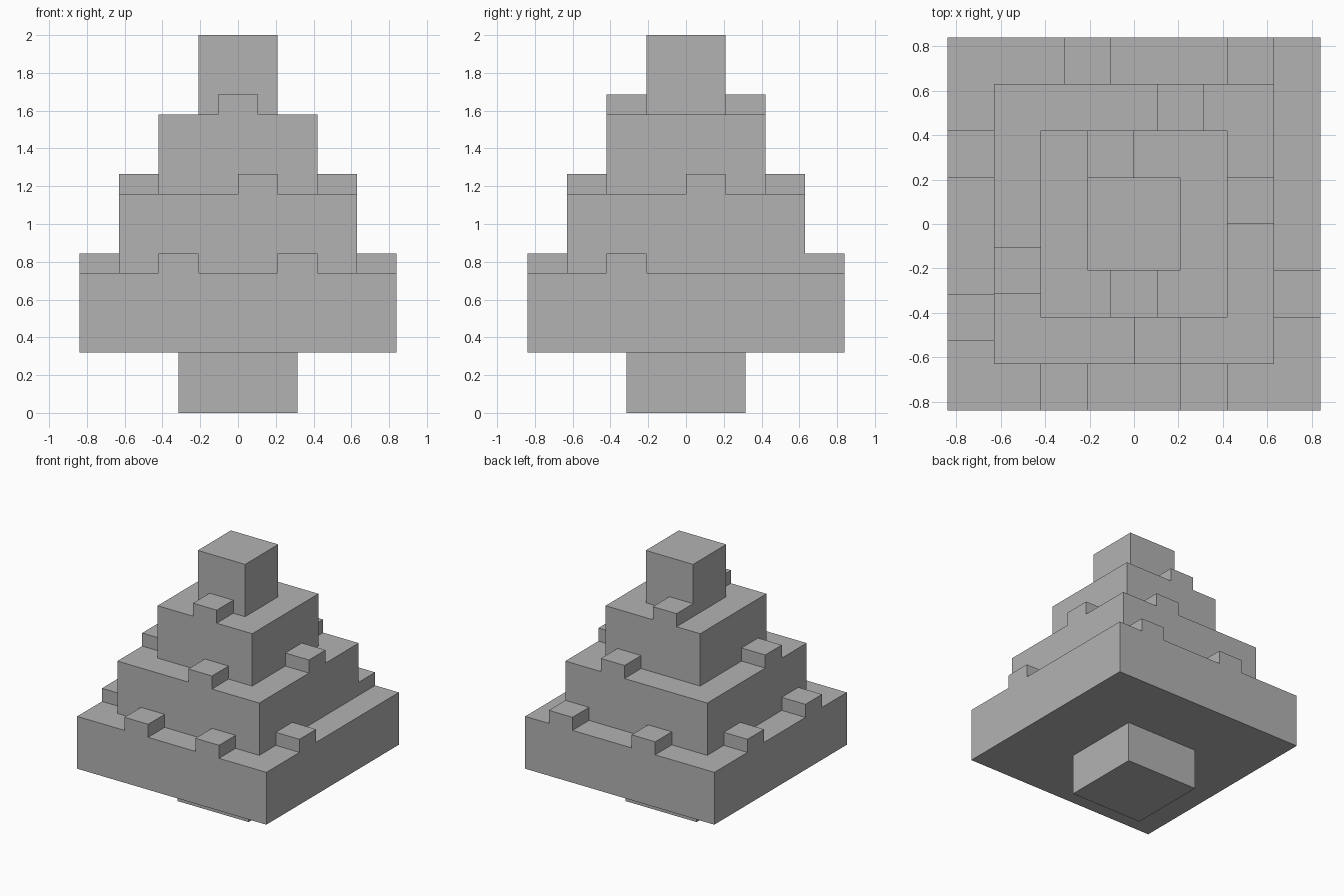
import bpy

cube = bpy.data.objects.get("Cube")
if cube:
    bpy.data.objects.remove(cube, do_unlink=True)

STONE = bpy.data.materials.new("stone_grey")
STONE.use_nodes = True
STONE.diffuse_color = (0.45, 0.45, 0.45, 1)
STONE.node_tree.nodes["Principled BSDF"].inputs["Base Color"].default_value = STONE.diffuse_color

U = 0.21           # grid unit of the blocks
STEP = 2 * U       # tier height
BASE = 0.32        # foot height
BUMP = U / 2       # raised block height


def box(name, x, y, z):
    """Box spanning the given (low, high) ranges."""
    bpy.ops.mesh.primitive_cube_add(size=1, location=[sum(r) / 2 for r in (x, y, z)])
    ob = bpy.context.object
    ob.name = ob.data.name = name
    ob.scale = [r[1] - r[0] for r in (x, y, z)]
    bpy.ops.object.transform_apply(location=True, rotation=False, scale=True)
    ob.data.materials.append(STONE)
    return ob


def merge(target, part):
    """Weld a raised block into its tier."""
    mod = target.modifiers.new("union", 'BOOLEAN')
    mod.operation, mod.solver, mod.object = 'UNION', 'EXACT', part
    bpy.context.view_layer.objects.active = target
    bpy.ops.object.modifier_apply(modifier=mod.name)
    bpy.data.objects.remove(part, do_unlink=True)


def tier(name, level, half, bumps):
    """Square tier; bumps maps each side to block start positions, in units."""
    top = BASE + (level + 1) * STEP
    h = half * U
    body = box(name, (-h, h), (-h, h), (top - STEP, top))
    for side, starts in bumps.items():
        across = (h - U, h) if side in ("right", "back") else (-h, U - h)
        for s in starts:
            along = (s * U, (s + 1) * U)
            x, y = (along, across) if side in ("front", "back") else (across, along)
            merge(body, box("raised_block", x, y, (top, top + BUMP)))
    # Join coplanar faces into clean flat ones
    if bumps:
        mod = body.modifiers.new("planar", 'DECIMATE')
        mod.decimate_type = 'DISSOLVE'
        mod.angle_limit = 0.02
        bpy.context.view_layer.objects.active = body
        bpy.ops.object.modifier_apply(modifier=mod.name)
    return body


# Foot under the tiers
F = 1.5 * U
box("trunk", (-F, F), (-F, F), (0, BASE))

# Stacked tiers with raised blocks on their ledges ("right" is the +x side)
tier("bottom_tier", 0, 4, {"front": (-2, 1), "back": (-1.5, 2),
                           "right": (-2,), "left": (1, -2.5)})
tier("middle_tier", 1, 3, {"front": (0,), "back": (0.5,),
                           "right": (0,), "left": (-1.5,)})
tier("upper_tier", 2, 2, {"front": (-0.5,), "back": (-1,)})
tier("top_block", 3, 1, {})
